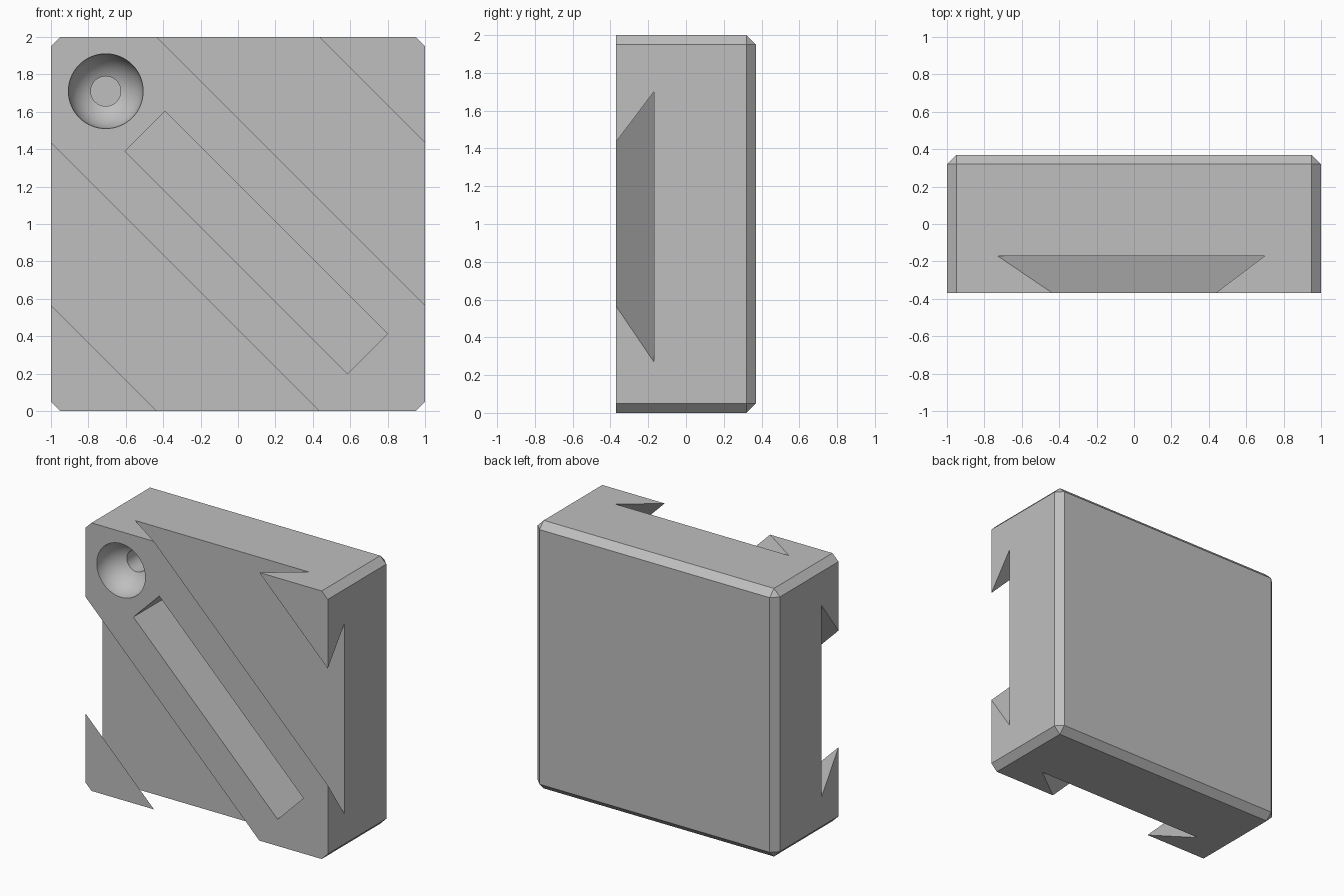
import bpy, bmesh, math
from mathutils import Matrix, Vector

cube = bpy.data.objects.get("Cube")
if cube:
    bpy.data.objects.remove(cube, do_unlink=True)

FRONT, BACK, CHAMFER = -0.37, 0.37, 0.05

grey = bpy.data.materials.new("plain_grey")
grey.use_nodes = True
colour = (0.52, 0.52, 0.52, 1)
grey.diffuse_color = colour
grey.node_tree.nodes["Principled BSDF"].inputs["Base Color"].default_value = colour


def make_object(name, bm):
    bmesh.ops.recalc_face_normals(bm, faces=bm.faces)
    mesh = bpy.data.meshes.new(name)
    bm.to_mesh(mesh)
    bm.free()
    mesh.materials.append(grey)
    obj = bpy.data.objects.new(name, mesh)
    bpy.context.collection.objects.link(obj)
    return obj


def diagonal_prism(name, profile, start, end):
    """Extrude a (x + z, y) profile down the diagonal of the front face."""
    bm = bmesh.new()
    verts = [bm.verts.new(((s - 1) / 2 + start, y, (s + 1) / 2 - start))
             for s, y in profile]
    face = bm.faces.new(verts)
    out = bmesh.ops.extrude_face_region(bm, geom=[face])
    moved = [g for g in out["geom"] if isinstance(g, bmesh.types.BMVert)]
    length = end - start
    bmesh.ops.translate(bm, verts=moved, vec=(length, 0, -length))
    return make_object(name, bm)


# Block, chamfered everywhere but around the front face
bm = bmesh.new()
bmesh.ops.create_cube(bm, size=1, matrix=Matrix.Translation((0, 0, 1))
                      @ Matrix.Diagonal((2, BACK - FRONT, 2, 1)))
edges = [e for e in bm.edges if any(v.co.y > 0 for v in e.verts)]
bmesh.ops.bevel(bm, geom=edges, offset=CHAMFER, segments=1, affect='EDGES')
block = make_object("block", bm)

# Two dovetail grooves
cutters = []
for name, shift in (("upper_groove_cutter", 0), ("lower_groove_cutter", -2)):
    profile = [(1.565, -0.6), (1.565, FRONT), (1.27, -0.17),
               (2.7, -0.17), (2.435, FRONT), (2.435, -0.6)]
    cutters.append(diagonal_prism(name, [(s + shift, y) for s, y in profile], -2, 2))

# Long straight pocket between the grooves
pocket = [(0.785, -0.6), (0.785, 0.05), (1.212, 0.05), (1.212, -0.6)]
cutters.append(diagonal_prism("pocket_cutter", pocket, -0.497, 0.693))

# Round bowl with a small bore in its bottom
R, BORE = 0.2, 0.08
stop = math.acos(BORE / R)
outline = [(0, -0.6), (R, -0.6)]
outline += [(R * math.cos(stop * i / 12), FRONT + R * math.sin(stop * i / 12))
            for i in range(13)]
outline += [(BORE, 0.05), (0, 0.05)]
bm = bmesh.new()
verts = [bm.verts.new((r, y, 0)) for r, y in outline]
chain = [bm.edges.new(pair) for pair in zip(verts, verts[1:])]
bmesh.ops.spin(bm, geom=verts + chain, cent=(0, 0, 0), axis=(0, 1, 0),
               angle=math.tau, steps=64)
bmesh.ops.remove_doubles(bm, verts=bm.verts, dist=1e-5)
bmesh.ops.translate(bm, verts=bm.verts, vec=Vector((-0.707, 0, 1.71)))
cutters.append(make_object("bowl_cutter", bm))

# Cut the block
bpy.ops.object.select_all(action='DESELECT')
block.select_set(True)
bpy.context.view_layer.objects.active = block
for cutter in cutters:
    cutter.hide_render = True
    mod = block.modifiers.new(cutter.name, 'BOOLEAN')
    mod.operation = 'DIFFERENCE'
    mod.solver = 'EXACT'
    mod.object = cutter
    bpy.ops.object.modifier_apply(modifier=mod.name)
for cutter in cutters:
    bpy.data.objects.remove(cutter, do_unlink=True)

bpy.ops.object.shade_smooth_by_angle(angle=math.radians(30))
